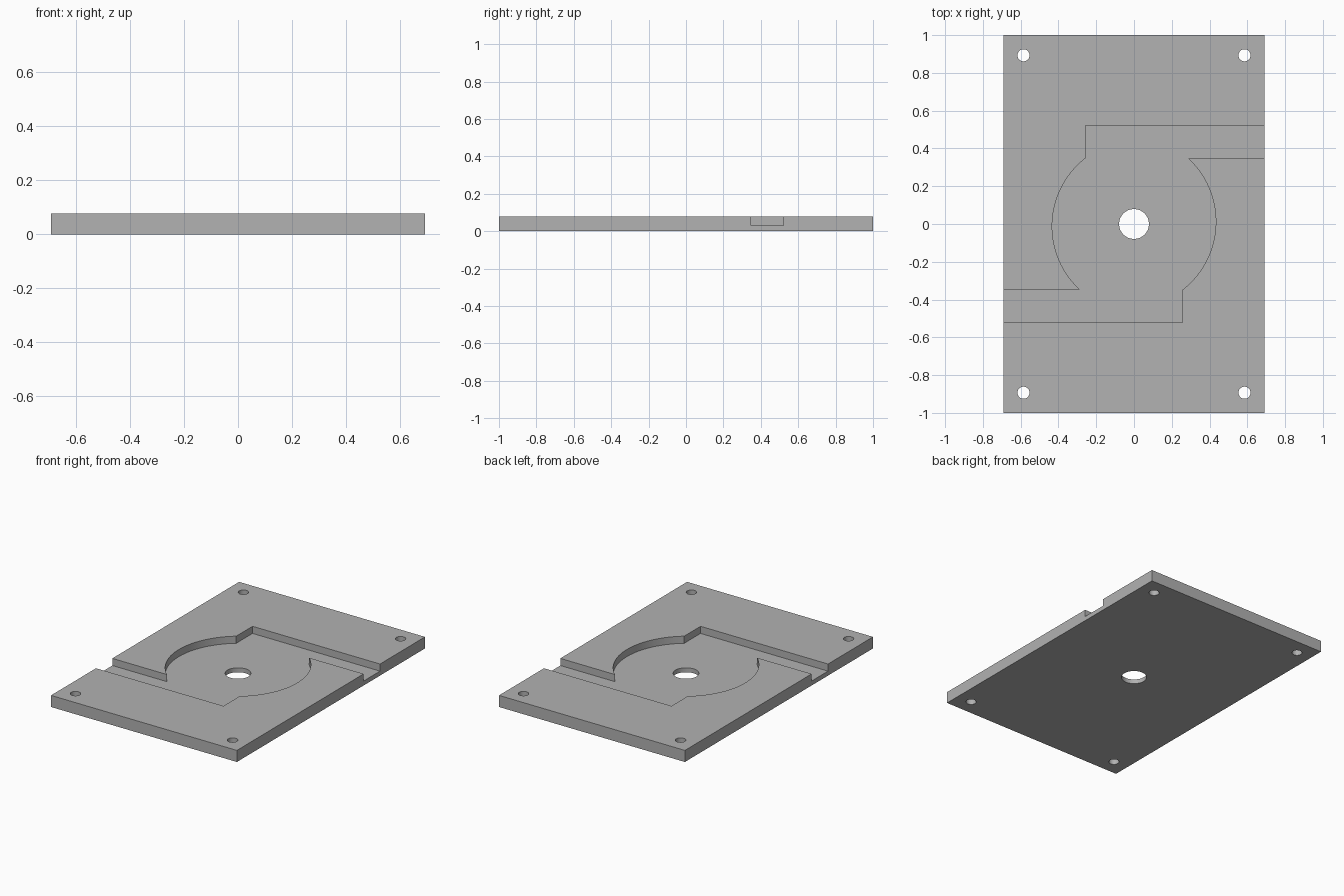
import bpy, bmesh, math
from mathutils import Vector

cube = bpy.data.objects.get("Cube")
if cube:
    bpy.data.objects.remove(cube, do_unlink=True)

HALF_X, HALF_Y, THICK = 0.692, 1.0, 0.078
FLOOR = 0.03
SLOT_IN, SLOT_OUT = 0.348, 0.522

grey = bpy.data.materials.new("plain_grey")
grey.use_nodes = True
grey.diffuse_color = (0.445, 0.445, 0.445, 1)
grey.node_tree.nodes["Principled BSDF"].inputs["Base Color"].default_value = grey.diffuse_color


def prism(name, outline, z0, z1):
    """Extrude a counter-clockwise outline from z0 to z1."""
    bm = bmesh.new()
    face = bm.faces.new([bm.verts.new((x, y, z0)) for x, y in outline])
    top = bmesh.ops.extrude_face_region(bm, geom=[face])["geom"]
    bmesh.ops.translate(bm, vec=(0, 0, z1 - z0),
                        verts=[v for v in top if isinstance(v, bmesh.types.BMVert)])
    bmesh.ops.recalc_face_normals(bm, faces=bm.faces)
    mesh = bpy.data.meshes.new(name)
    bm.to_mesh(mesh)
    bm.free()
    mesh.materials.append(grey)
    obj = bpy.data.objects.new(name, mesh)
    bpy.context.collection.objects.link(obj)
    return obj


def arc(centre, start, end, steps):
    """Points on a circle from start to end, counter-clockwise."""
    c, a, b = Vector(centre), Vector(start) - Vector(centre), Vector(end) - Vector(centre)
    t0, t1 = math.atan2(a.y, a.x), math.atan2(b.y, b.x)
    r = (a.length + b.length) / 2
    return [(c.x + r * math.cos(t0 + (t1 - t0) * i / steps),
             c.y + r * math.sin(t0 + (t1 - t0) * i / steps)) for i in range(steps + 1)]


def circle(x, y, r, sides):
    return [(x + r * math.cos(math.tau * i / sides),
             y + r * math.sin(math.tau * i / sides)) for i in range(sides)]


def cut(target, cutter):
    cutter.hide_render = True
    mod = target.modifiers.new("cut", "BOOLEAN")
    mod.operation, mod.solver, mod.object = "DIFFERENCE", "EXACT", cutter
    bpy.context.view_layer.objects.active = target
    bpy.ops.object.modifier_apply(modifier=mod.name)
    bpy.data.objects.remove(cutter, do_unlink=True)


# Rectangular base plate
plate = prism("base_plate", [(-HALF_X, -HALF_Y), (HALF_X, -HALF_Y),
                             (HALF_X, HALF_Y), (-HALF_X, HALF_Y)], 0, THICK)

# Round recess with a channel to each side; the second half is the first turned 180 degrees
half = [(0.257, -SLOT_OUT)]
half += arc((-0.023, 0.012), (0.257, -SLOT_IN), (0.286, SLOT_IN), 40)
half += [(HALF_X + 0.1, SLOT_IN), (HALF_X + 0.1, SLOT_OUT)]
cut(plate, prism("recess_cutter", half + [(-x, -y) for x, y in half], FLOOR, THICK + 0.1))

# Centre hole and four corner screw holes
cut(plate, prism("centre_hole_cutter", circle(0, 0, 0.079, 48), -0.1, 0.2))
for sx in (-1, 1):
    for sy in (-1, 1):
        cut(plate, prism("screw_hole_cutter",
                         circle(sx * 0.585, sy * 0.893, 0.032, 32), -0.1, 0.2))

# Smooth the curved walls and keep the edges sharp
bpy.ops.object.select_all(action="DESELECT")
plate.select_set(True)
bpy.context.view_layer.objects.active = plate
bpy.ops.object.shade_smooth_by_angle(angle=math.radians(30))
